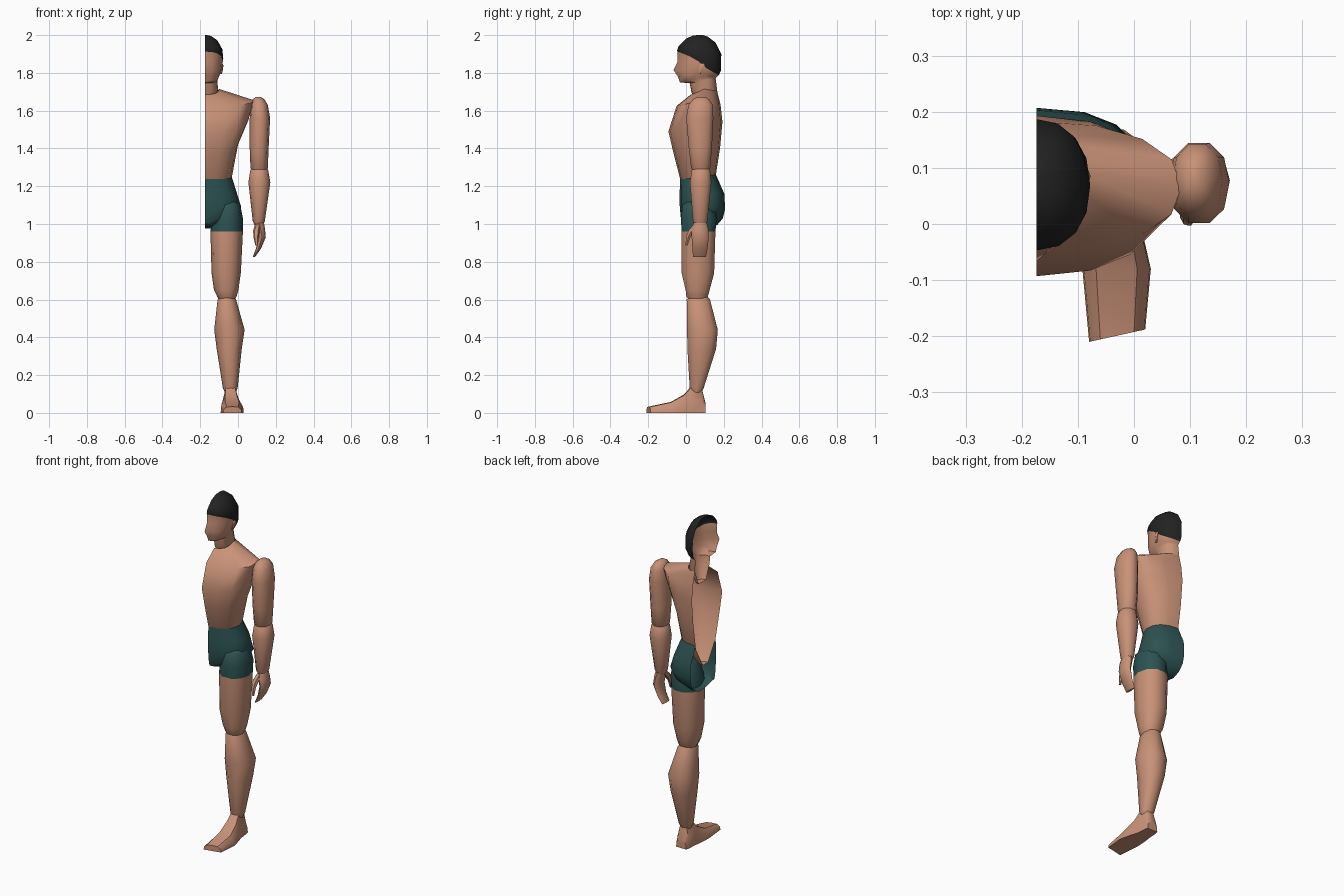
import bpy, bmesh, math

CUT = -0.174  # open centre plane of the half figure


def material(name, rgb):
    m = bpy.data.materials.new(name)
    m.diffuse_color = (*rgb, 1)
    return m


SKIN = material("skin", (0.58, 0.285, 0.185))
CLOTH = material("dark_teal_cloth", (0.026, 0.085, 0.085))
HAIR = material("black_hair", (0.016, 0.016, 0.016))


def power(v, p):
    return math.copysign(abs(v) ** (2 / p), v)


def loft(name, rings, mats, closed, cap_low=True, cap_high=True, angle=50):
    """Skin a list of point rings into one surface."""
    bm = bmesh.new()
    rows = [[bm.verts.new(p) for p in r] for r in rings]
    n = len(rows[0])
    for a, b in zip(rows, rows[1:]):
        for i in range(n if closed else n - 1):
            j = (i + 1) % n
            bm.faces.new((a[i], a[j], b[j], b[i]))
    if cap_low:
        bm.faces.new(rows[0][::-1])
    if cap_high:
        bm.faces.new(rows[-1])
    if closed:
        bmesh.ops.recalc_face_normals(bm, faces=bm.faces)
    me = bpy.data.meshes.new(name)
    bm.to_mesh(me)
    bm.free()
    for m in mats:
        me.materials.append(m)
    ob = bpy.data.objects.new(name, me)
    bpy.context.collection.objects.link(ob)
    bpy.ops.object.select_all(action='DESELECT')
    ob.select_set(True)
    bpy.context.view_layer.objects.active = ob
    bpy.ops.object.shade_smooth_by_angle(angle=math.radians(angle))
    return ob


def half_ring(yf, zf, xs, zs, yb, zb, p=2.2, nose=0, n=8):
    """Half section from front centre, round the side, to back centre."""
    pts = []
    for i in range(n + 1):
        t = -math.pi / 2 + math.pi * i / n
        s, c = math.sin(t), max(0, math.cos(t))
        if i in (0, n):
            c = 0
        z = zs + ((zf if s < 0 else zb) - zs) * abs(s) ** 0.7
        y = (yf + yb) / 2 + (yb - yf) / 2 * power(s, p)
        if i == 0:
            y -= nose
        pts.append((CUT + (xs - CUT) * power(c, p), y, z))
    return pts


def full_ring(z, x0, x1, y0, y1, n=10, p=2.2):
    """Closed horizontal section inside the given box."""
    return [((x0 + x1) / 2 + (x1 - x0) / 2 * power(math.cos(t), p),
             (y0 + y1) / 2 + (y1 - y0) / 2 * power(math.sin(t), p), z)
            for t in (2 * math.pi * i / n for i in range(n))]


def half_part(name, mat, specs, **kw):
    return loft(name, [half_ring(*s) for s in specs], [mat], False, **kw)


def limb(name, mats, specs, n=10):
    return loft(name, [full_ring(*s, n=n) for s in specs], mats, True)


# Torso, with its tapered base tucked into the shorts
half_part("torso", SKIN, [
    (.04, 1.12, -.13, 1.12, .09, 1.12),
    (-.03, 1.235, -.035, 1.235, .155, 1.24),
    (-.065, 1.37, .0, 1.42, .18, 1.40),
    (-.093, 1.49, .055, 1.55, .193, 1.54),
    (-.05, 1.625, .085, 1.655, .183, 1.63),
    (.025, 1.685, -.10, 1.715, .165, 1.705),
], cap_high=False)

# Neck and face
half_part("head", SKIN, [
    (.06, 1.62, -.14, 1.62, .13, 1.62),
    (.028, 1.70, -.105, 1.71, .165, 1.71),
    (.02, 1.745, -.11, 1.76, .157, 1.77),
    (-.032, 1.75, -.105, 1.77, .16, 1.775),
    (-.043, 1.78, -.095, 1.795, .165, 1.78),
    (-.046, 1.815, -.087, 1.82, .168, 1.784, 2.2, .02),
    (-.04, 1.86, -.083, 1.845, .17, 1.787, 2.2, .004),
    (-.045, 1.915, -.082, 1.865, .175, 1.79),
], cap_high=False)

# Short cap of hair
half_part("hair", HAIR, [
    (-.045, 1.913, -.082, 1.862, .174, 1.788),
    (-.047, 1.918, -.078, 1.875, .184, 1.81),
    (-.04, 1.94, -.083, 1.925, .187, 1.90),
    (-.002, 1.98, -.108, 1.97, .155, 1.962),
    (.035, 1.997, -.14, 1.993, .115, 1.992),
    (.06, 2.0, -.165, 2.0, .09, 2.0),
], cap_low=False)

# Ear
limb("ear", [SKIN], [
    (1.795, -.095, -.085, .07, .08),
    (1.815, -.1, -.08, .068, .09),
    (1.84, -.1, -.077, .07, .1),
    (1.853, -.095, -.085, .08, .095),
], n=6)

# Shorts: seat and waist
half_part("shorts", CLOTH, [
    (.04, .985, -.13, .985, .12, .975),
    (-.02, 1.0, -.09, 1.0, .165, .995),
    (-.027, 1.03, -.01, 1.05, .195, 1.03),
    (-.033, 1.09, .017, 1.09, .207, 1.08, 2.4),
    (-.034, 1.16, -.008, 1.17, .203, 1.16, 2.4),
    (-.031, 1.237, -.033, 1.25, .158, 1.262),
], cap_low=True, cap_high=False)

# Thigh, cloth above the hem
thigh = limb("thigh", [SKIN, CLOTH], [
    (.57, -.085, -.03, .04, .09),
    (.615, -.11, -.008, .0, .118),
    (.65, -.127, .002, -.005, .128),
    (.74, -.14, .015, -.027, .153),
    (.96, -.146, .026, -.028, .16),
    (1.03, -.137, .026, -.031, .167),
    (1.10, -.11, .012, -.022, .15),
    (1.125, -.09, -.01, .01, .13),
])
for f in thigh.data.polygons:
    f.material_index = 1 if f.center.z > .96 else 0

# Lower leg
limb("lower_leg", [SKIN], [
    (.10, -.065, -.015, .03, .08),
    (.13, -.08, -.002, .018, .095),
    (.34, -.113, .02, .004, .163),
    (.44, -.126, .035, .002, .172),
    (.60, -.108, -.01, .001, .13),
    (.635, -.09, -.03, .03, .1),
])


# Foot, lofted from toes to heel
def foot_ring(y, x0, x1, h, slant=0):
    w = x1 - x0
    prof = [(0, 0), (1, 0), (.98, .5), (.8, .95), (.5, 1), (.2, .95), (.02, .5)]
    return [(x0 + w * u, y + slant * u, h * v) for u, v in prof]


loft("foot", [foot_ring(*s) for s in [
    (-.21, -.08, .02, .033, .022),
    (-.08, -.092, .03, .058),
    (-.01, -.088, .014, .098),
    (.025, -.082, .002, .138),
    (.085, -.078, -.004, .125),
    (.104, -.074, -.008, .05),
]], [SKIN], True, angle=40)

# Arm
limb("upper_arm", [SKIN], [
    (1.26, .09, .135, .055, .1),
    (1.295, .066, .158, .025, .13),
    (1.40, .062, .162, .012, .14),
    (1.56, .062, .17, -.002, .148),
    (1.63, .068, .158, .01, .145),
    (1.66, .078, .14, .035, .125),
    (1.673, .095, .12, .06, .1),
])
limb("forearm", [SKIN], [
    (.99, .09, .13, .05, .1),
    (1.015, .078, .142, .035, .115),
    (1.22, .055, .171, .018, .137),
    (1.285, .065, .16, .028, .13),
    (1.31, .085, .14, .05, .105),
])

# Hand curling inwards, and thumb
limb("hand", [SKIN], [
    (.825, .078, .09, .037, .105),
    (.87, .095, .122, .034, .114),
    (.93, .107, .147, .03, .12),
    (.975, .095, .143, .03, .118),
    (1.02, .085, .135, .045, .108),
], n=8)
limb("thumb", [SKIN], [
    (.885, .092, .105, -.003, .008),
    (.93, .082, .11, -.002, .025),
    (.965, .08, .115, .01, .05),
    (1.0, .09, .12, .04, .08),
], n=6)
